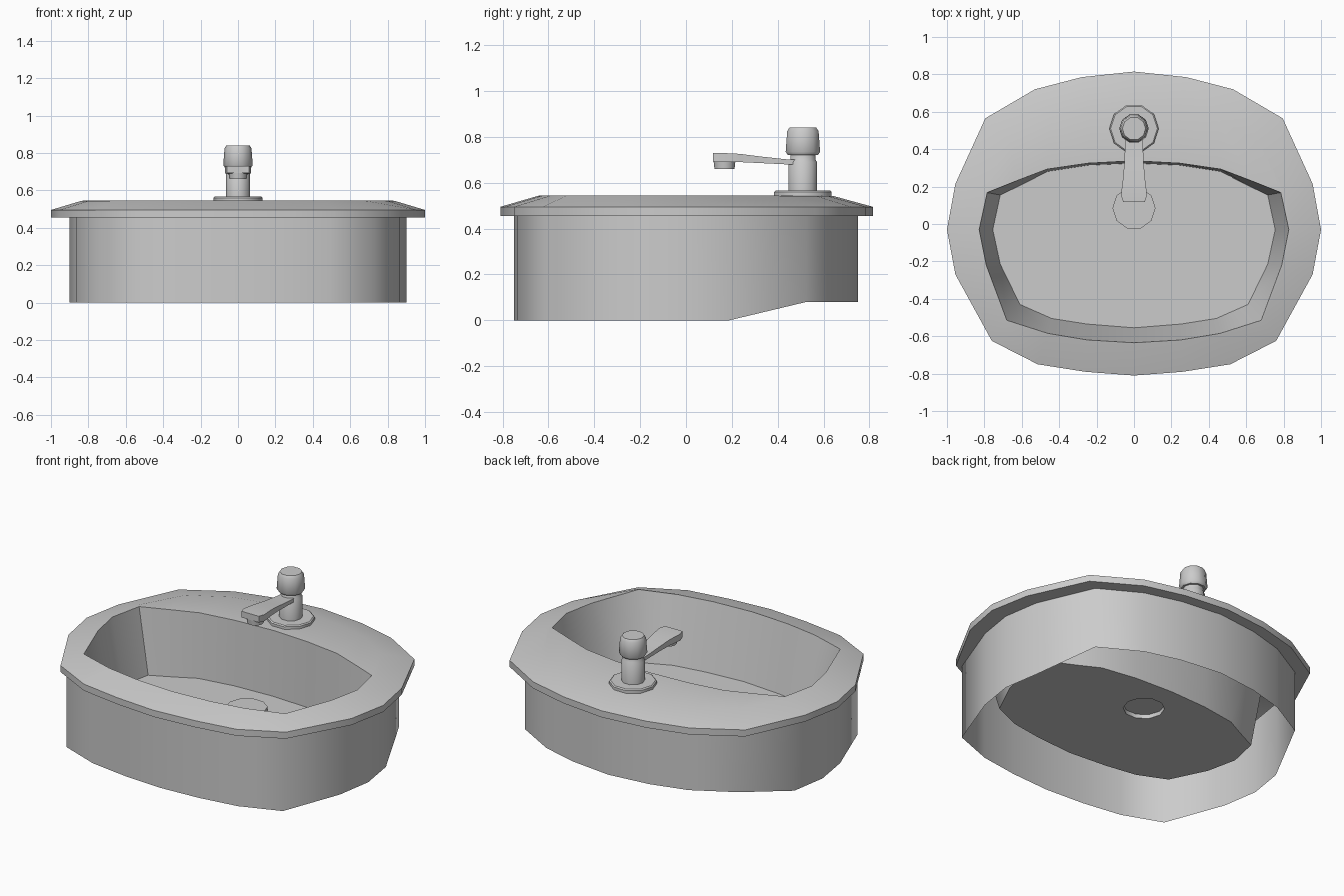
import bpy, bmesh
from math import sin, cos, pi, radians

if "Cube" in bpy.data.objects:
    bpy.data.objects.remove(bpy.data.objects["Cube"])

# Half outlines (back centre round to front centre), mirrored across x = 0
RIM = [(0, .815), (.28, .785), (.53, .72), (.795, .565), (.955, .215), (1, -.03),
       (.955, -.27), (.76, -.625), (.515, -.75), (.26, -.79), (0, -.81)]
SKIRT = [(0, .75), (.26, .72), (.48, .66), (.72, .525), (.865, .19), (.9, -.03),
         (.865, -.25), (.73, -.61), (.49, -.7), (.25, -.735), (0, -.75)]
DECK = [(0, .64), (.235, .615), (.445, .565), (.665, .44), (.805, .185), (.84, -.03),
        (.8, -.225), (.688, -.522), (.465, -.594), (.25, -.63), (0, -.645)]
OPENING = [(0, .338), (.245, .325), (.465, .293), (.63, .23), (.785, .168), (.828, -.03),
           (.79, -.22), (.68, -.515), (.46, -.585), (.25, -.62), (0, -.635)]
FLOOR = [(0, .325), (.245, .314), (.465, .28), (.59, .215), (.715, .155), (.755, -.03),
         (.715, -.215), (.61, -.43), (.44, -.505), (.25, -.535), (0, -.555)]


def finish(bm, name, angle=50):
    bmesh.ops.recalc_face_normals(bm, faces=bm.faces)
    me = bpy.data.meshes.new(name)
    bm.to_mesh(me)
    bm.free()
    ob = bpy.data.objects.new(name, me)
    bpy.context.collection.objects.link(ob)
    bpy.ops.object.select_all(action='DESELECT')
    ob.select_set(True)
    bpy.context.view_layer.objects.active = ob
    bpy.ops.object.shade_smooth_by_angle(angle=radians(angle))
    return ob


def ring(bm, half, z):
    zs = z if isinstance(z, list) else [z] * len(half)
    pts = [(x, y, h) for (x, y), h in zip(half, zs)]
    pts += [(-x, y, h) for x, y, h in pts[-2:0:-1]]
    return [bm.verts.new(p) for p in pts]


def circle(bm, r, y, z, n=10):
    return [bm.verts.new((r * cos(2 * pi * i / n), y + r * sin(2 * pi * i / n), z))
            for i in range(n)]


def skin(bm, rings):
    for a, b in zip(rings, rings[1:]):
        for i in range(len(a)):
            j = (i + 1) % len(a)
            bm.faces.new((a[i], a[j], b[j], b[i]))


def loop_edges(bm, r):
    return [bm.edges.get((r[i - 1], r[i])) for i in range(len(r))]


def lathe(name, y, profile):
    bm = bmesh.new()
    rings = [circle(bm, r, y, z) for r, z in profile]
    skin(bm, rings)
    bm.faces.new(rings[0])
    bm.faces.new(rings[-1])
    return finish(bm, name, 40)


# Basin: open skirt (raised at the back), rim, deck, bowl wall, floor with raised drain
bm = bmesh.new()
rings = [ring(bm, SKIRT, [.08] * 4 + [0] * 7), ring(bm, SKIRT, .455),
         ring(bm, RIM, .455), ring(bm, RIM, .495), ring(bm, DECK, .543),
         ring(bm, OPENING, .545), ring(bm, FLOOR, .15)]
skin(bm, rings)
drain = [circle(bm, .115, .085, .15), circle(bm, .115, .085, .175)]
skin(bm, drain)
bm.faces.new(drain[1])
bmesh.ops.triangle_fill(bm, use_beauty=True, use_dissolve=False,
                        edges=loop_edges(bm, rings[-1]) + loop_edges(bm, drain[0]))
finish(bm, "basin")

# Tap: base plate, post with neck, knob
lathe("tap_base_plate", .51, [(.132, .54), (.132, .56), (.125, .566)])
lathe("tap_post", .51, [(.065, .56), (.065, .69), (.058, .70), (.058, .735)])
lathe("tap_knob", .51, [(.07, .722), (.079, .735), (.072, .825), (.062, .84)])

# Spout: cross-sections along y as (y, half width, bottom z, top z)
bm = bmesh.new()
secs = [(.49, .045, .678, .70), (.44, .047, .68, .702), (.32, .052, .686, .715),
        (.235, .06, .69, .726), (.155, .07, .69, .73), (.118, .058, .692, .73)]
rings = [[bm.verts.new(p) for p in ((-w, y, b), (w, y, b), (w, y, t), (-w, y, t))]
         for y, w, b, t in secs]
skin(bm, rings)
bm.faces.new(rings[0])
bm.faces.new(rings[-1])
finish(bm, "tap_spout", 35)

# Spout outlet
lathe("tap_outlet", .168, [(.046, .66), (.05, .695)])
